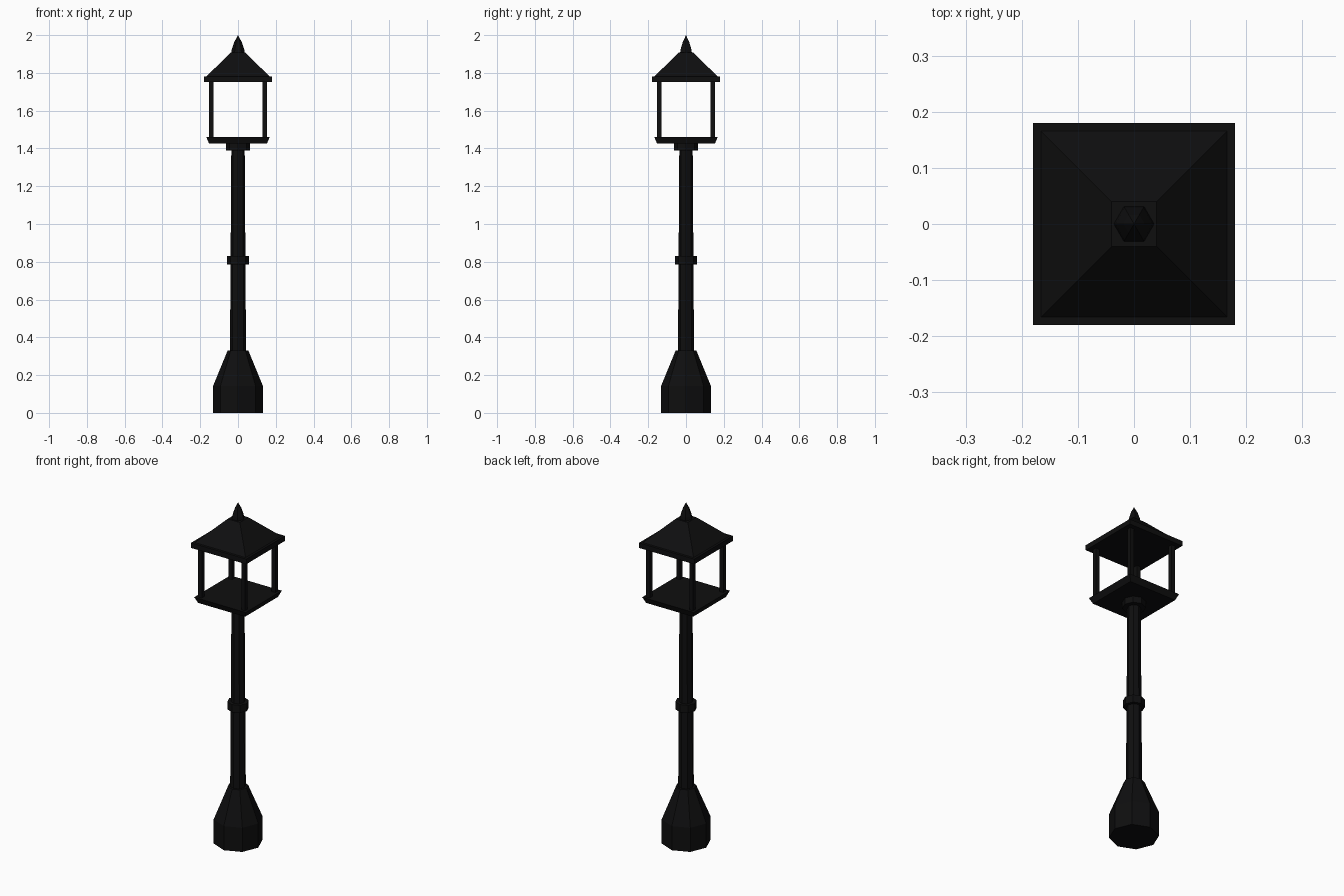
import bpy, bmesh, math

if "Cube" in bpy.data.objects:
    bpy.data.objects.remove(bpy.data.objects["Cube"])

black = bpy.data.materials.new("black iron")
black.diffuse_color = (0.0045, 0.0045, 0.0048, 1)
black.use_nodes = True
black.node_tree.nodes["Principled BSDF"].inputs["Base Color"].default_value = black.diffuse_color


def lathe(name, sides, profile, turn=0.0):
    """Stack of regular polygon rings from (radius, z) pairs, capped at both ends."""
    bm = bmesh.new()
    rings = []
    for r, z in profile:
        if r == 0:
            rings.append([bm.verts.new((0, 0, z))])
        else:
            rings.append([bm.verts.new((r * math.cos(turn + math.tau * i / sides),
                                        r * math.sin(turn + math.tau * i / sides), z))
                          for i in range(sides)])
    for a, b in zip(rings, rings[1:]):
        for i in range(sides):
            j = (i + 1) % sides
            if len(b) == 1:
                bm.faces.new((a[i], a[j], b[0]))
            else:
                bm.faces.new((a[i], a[j], b[j], b[i]))
    for ring in (rings[0], rings[-1]):
        if len(ring) > 1:
            bm.faces.new(ring)
    bmesh.ops.recalc_face_normals(bm, faces=bm.faces[:])
    mesh = bpy.data.meshes.new(name)
    bm.to_mesh(mesh)
    bm.free()
    mesh.materials.append(black)
    obj = bpy.data.objects.new(name, mesh)
    bpy.context.collection.objects.link(obj)
    return obj


def square(name, profile):
    """Square stack from (half width, z) pairs."""
    return lathe(name, 4, [(h * math.sqrt(2), z) for h, z in profile], math.pi / 4)


# Octagonal foot, tapered pole and rings
lathe("base", 8, [(0.132, 0), (0.132, 0.142), (0.055, 0.33)])
lathe("pole", 8, [(0.0425, 0.32), (0.0355, 1.40)])
lathe("collar", 8, [(0.058, 0.785), (0.058, 0.83)])
lathe("neck", 8, [(0.063, 1.388), (0.063, 1.43)])

# Lantern tray, posts and roof
square("lantern_tray", [(0.153, 1.425), (0.168, 1.46)])
for sx in (-1, 1):
    for sy in (-1, 1):
        post = square("lantern_post", [(0.012, 1.45), (0.012, 1.76)])
        post.location = (0.141 * sx, 0.141 * sy, 0)
square("eave", [(0.18, 1.752), (0.18, 1.782)])
square("roof", [(0.168, 1.78), (0.04, 1.907)])

# Pointed finial
lathe("finial", 6, [(0.037, 1.90), (0.033, 1.925), (0.019, 1.965), (0, 2.0)])
